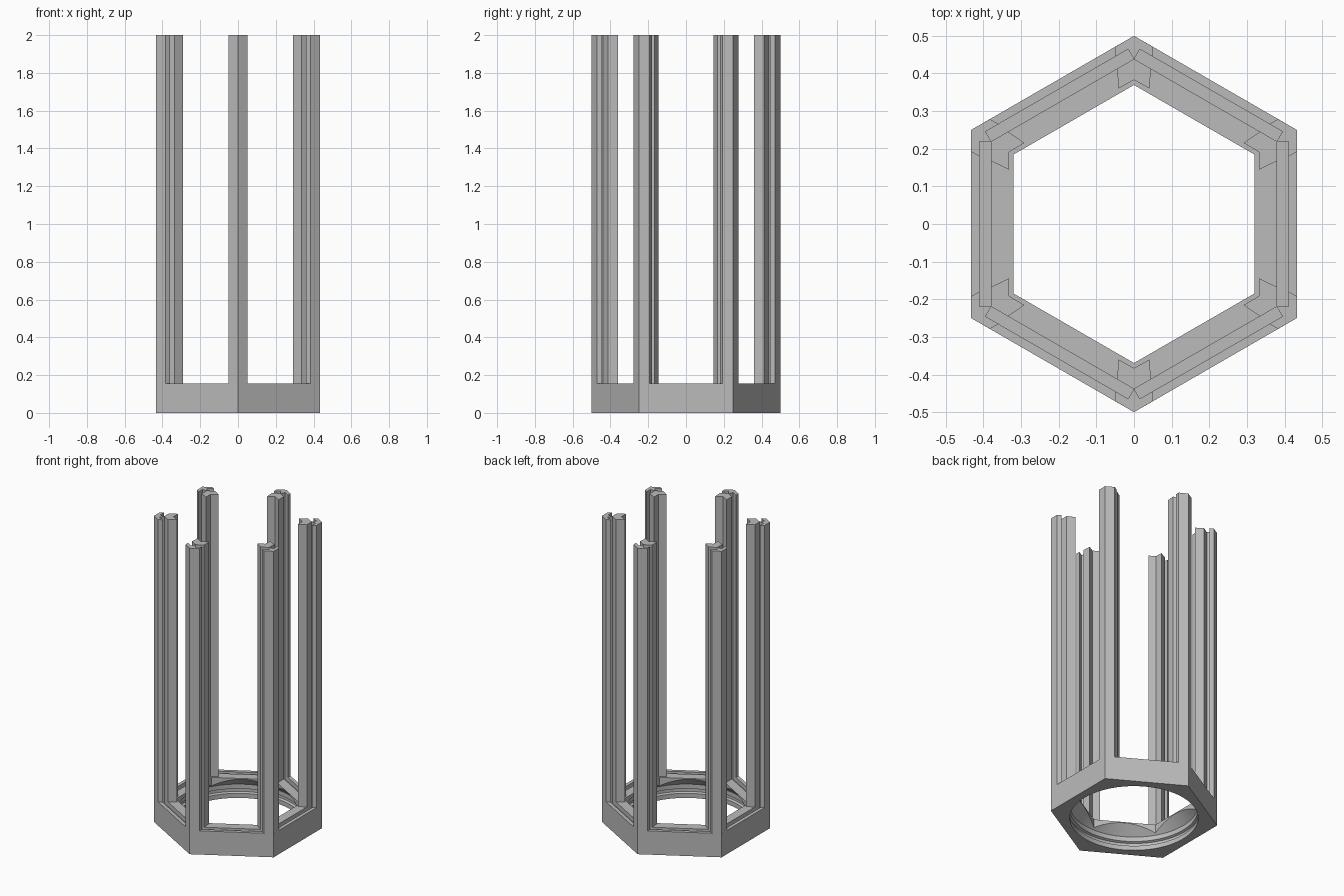
import bpy, bmesh, math
from mathutils import Matrix, Vector

cube = bpy.data.objects.get("Cube")
if cube:
    bpy.data.objects.remove(cube, do_unlink=True)

BASE_TOP, HEIGHT, SLOT_DEPTH = 0.155, 2.0, 0.03

grey = bpy.data.materials.new("plain grey")
grey.use_nodes = True
colour = (0.5, 0.5, 0.5, 1)
grey.diffuse_color = colour
grey.node_tree.nodes["Principled BSDF"].inputs["Base Color"].default_value = colour


def finish(name, bm):
    bmesh.ops.recalc_face_normals(bm, faces=bm.faces)
    mesh = bpy.data.meshes.new(name)
    bm.to_mesh(mesh)
    bm.free()
    mesh.materials.append(grey)
    obj = bpy.data.objects.new(name, mesh)
    bpy.context.collection.objects.link(obj)
    return obj


def add_prism(bm, outline, z0, z1, turn=0.0):
    """Extrude a plan outline from z0 to z1, turned about the z axis."""
    rot = Matrix.Rotation(turn, 3, 'Z')
    face = bm.faces.new([bm.verts.new(rot @ Vector((x, y, z0))) for x, y in outline])
    ext = bmesh.ops.extrude_face_region(bm, geom=[face], use_keep_orig=True)
    tops = [v for v in ext["geom"] if isinstance(v, bmesh.types.BMVert)]
    bmesh.ops.translate(bm, verts=tops, vec=(0, 0, z1 - z0))


def hexagon(radius):
    return [(radius * math.sin(i * math.pi / 3), radius * math.cos(i * math.pi / 3))
            for i in range(6)]


def prism(name, outline, z0, z1, turns=(0.0,)):
    bm = bmesh.new()
    for t in turns:
        add_prism(bm, outline, z0, z1, t)
    return finish(name, bm)


def revolve(name, profile, steps=96):
    bm = bmesh.new()
    verts = [bm.verts.new((r, 0, z)) for r, z in profile]
    edges = [bm.edges.new(pair) for pair in zip(verts, verts[1:])]
    bmesh.ops.spin(bm, geom=verts + edges, cent=(0, 0, 0), axis=(0, 0, 1),
                   angle=2 * math.pi, steps=steps, use_merge=False)
    bmesh.ops.remove_doubles(bm, verts=bm.verts, dist=0.00005)
    return finish(name, bm)


def cut(target, cutter):
    cutter.hide_render = True
    mod = target.modifiers.new("cut", 'BOOLEAN')
    mod.operation, mod.solver, mod.object = 'DIFFERENCE', 'EXACT', cutter
    bpy.context.view_layer.objects.active = target
    bpy.ops.object.modifier_apply(modifier=mod.name)
    bpy.data.objects.remove(cutter, do_unlink=True)


sixths = [i * math.pi / 3 for i in range(6)]

# Hexagonal base with a hexagonal opening
base = prism("base", hexagon(0.5), 0, BASE_TOP)
cut(base, prism("opening_cutter", hexagon(0.3695), -0.1, 0.3))

# Round socket underneath, with a snap groove and a conical roof
cut(base, revolve("socket_cutter", [
    (0, -0.05), (0.38, -0.05), (0.38, 0.03), (0.394, 0.036), (0.394, 0.054),
    (0.38, 0.06), (0.38, 0.09), (0.315, 0.155), (0.315, 0.16), (0, 0.16)]))

# Panel slots along the six sides
slot = [(0.38, -0.2188), (0.41, -0.2188), (0.41, 0.2188), (0.38, 0.2188)]
cut(base, prism("slot_cutter", slot, BASE_TOP - SLOT_DEPTH, 0.3, sixths))

bpy.ops.object.select_all(action='DESELECT')
base.select_set(True)
bpy.context.view_layer.objects.active = base
bpy.ops.object.shade_smooth_by_angle(angle=math.radians(20))

# Corner posts, slotted on both sides to hold panels
half = [(0.05, 0.471), (0.05, 0.4445), (0.0155, 0.4645), (0.0006, 0.4385),
        (0.045, 0.413), (0.041, 0.36)]
post = [(0, 0.5)] + half + [(0, 0.383)] + [(-x, y) for x, y in reversed(half)]
names = ["back", "back_right", "front_right", "front", "front_left", "back_left"]
for name, turn in zip(names, sixths):
    prism(name + "_post", post, BASE_TOP, HEIGHT, [turn])
